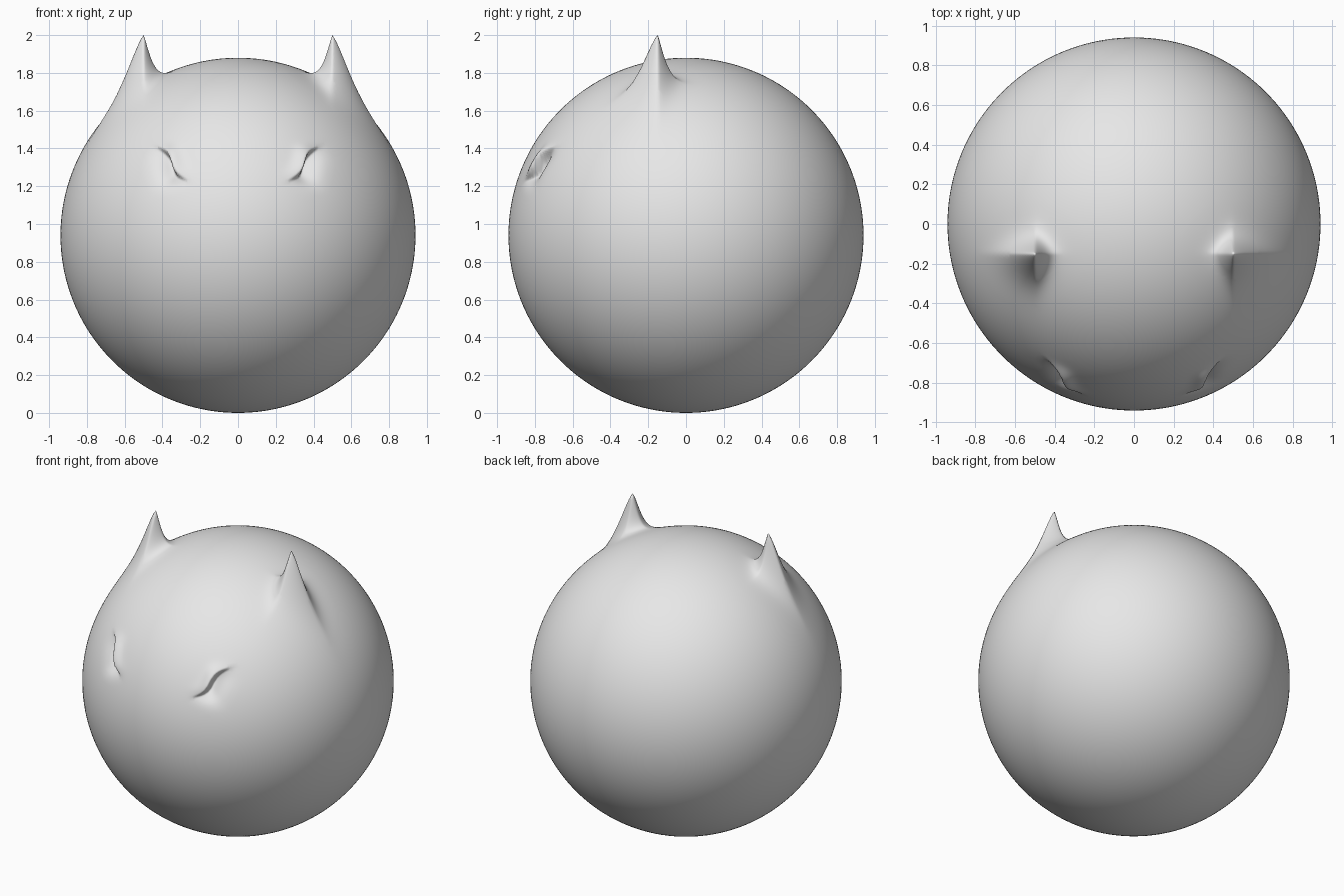
import bpy, bmesh, math
from mathutils import Vector

if "Cube" in bpy.data.objects:
    bpy.data.objects.remove(bpy.data.objects["Cube"])

R = 0.94
TIP = Vector((0.5, -0.15, 2.0))          # horn tip (mirrored over x)
EYE = Vector((0.345, -0.785, 1.325))     # brow centre (mirrored over x)


def horn_lift(x, y):
    # pointed pull: steep on the inner and back sides, gentler outside and in front
    dx, dy = x - TIP.x, y - TIP.y
    ex = (dx / 0.12) ** 1.5 if dx > 0 else (-dx / 0.05) ** 1.3
    ey = (dy / 0.055) ** 1.25 if dy > 0 else (-dy / 0.105) ** 1.5
    return math.exp(-(ex + ey))


def brow_offset(x, z):
    # slanted sharp brow with a hollow on its lower outer side
    ang = math.atan2(0.15, 0.125)
    dx, dz = x - EYE.x, z - EYE.z
    t = dx * math.cos(ang) + dz * math.sin(ang)
    s = dx * math.sin(ang) - dz * math.cos(ang)
    s += 0.016 * math.sin(t / 0.11 * math.pi)
    along = math.exp(-(abs(t) / 0.085) ** 2.6)
    ridge = 0.026 * math.exp(-(s / 0.05) ** 2) if s < 0 else 0.026
    if s < 0:
        return along * ridge
    step = min(s / 0.018, 1.0)
    step = step * step * (3 - 2 * step)
    pit = -0.05 * math.exp(-(max(s - 0.018, 0) / 0.065) ** 1.6)
    return along * (ridge * (1 - step) + pit * step)


bm = bmesh.new()
bmesh.ops.create_icosphere(bm, subdivisions=6, radius=R)
bmesh.ops.translate(bm, verts=bm.verts, vec=(0, 0, R))
centre = Vector((0, 0, R))


def refine(reach_horn, reach_eye):
    # finer mesh around horns and brows, kept on the sphere
    edges = []
    for e in bm.edges:
        m = (e.verts[0].co + e.verts[1].co) / 2
        if m.z < 1.1:
            continue
        ax = abs(m.x)
        horn = math.hypot(ax - TIP.x, m.y - TIP.y) < reach_horn
        eye = m.y < 0 and (Vector((ax, m.y, m.z)) - EYE).length < reach_eye
        if horn or eye:
            edges.append(e)
    bmesh.ops.subdivide_edges(bm, edges=edges, cuts=1, use_grid_fill=True)
    bmesh.ops.triangulate(bm, faces=[f for f in bm.faces if len(f.verts) > 3])
    for v in bm.verts:
        v.co = centre + (v.co - centre).normalized() * R


refine(0.28, 0.2)
refine(0.13, 0.14)

# horns and brows are pulled out of the ball
base_z = R + math.sqrt(R * R - TIP.x ** 2 - TIP.y ** 2)
for side in (-1, 1):
    top = [v for v in bm.verts if v.co.z > R and v.co.x * side > 0]
    near = min(top, key=lambda v: math.hypot(abs(v.co.x) - TIP.x, v.co.y - TIP.y))
    for v in top:
        x, y, z = abs(v.co.x), v.co.y, v.co.z
        n = (v.co - centre).normalized()
        v.co.z += (TIP.z - base_z) * horn_lift(x, y)
        if y < -0.4:
            v.co += n * brow_offset(x, z)
    near.co = (TIP.x * side, TIP.y, TIP.z)

for f in bm.faces:
    f.smooth = True
bmesh.ops.recalc_face_normals(bm, faces=bm.faces)
mesh = bpy.data.meshes.new("horned_ball")
bm.to_mesh(mesh)
bm.free()

grey = bpy.data.materials.new("light grey")
grey.diffuse_color = (0.8, 0.8, 0.8, 1)
grey.use_nodes = True
grey.node_tree.nodes["Principled BSDF"].inputs["Base Color"].default_value = grey.diffuse_color
mesh.materials.append(grey)
ball = bpy.data.objects.new("horned_ball", mesh)
bpy.context.collection.objects.link(ball)
